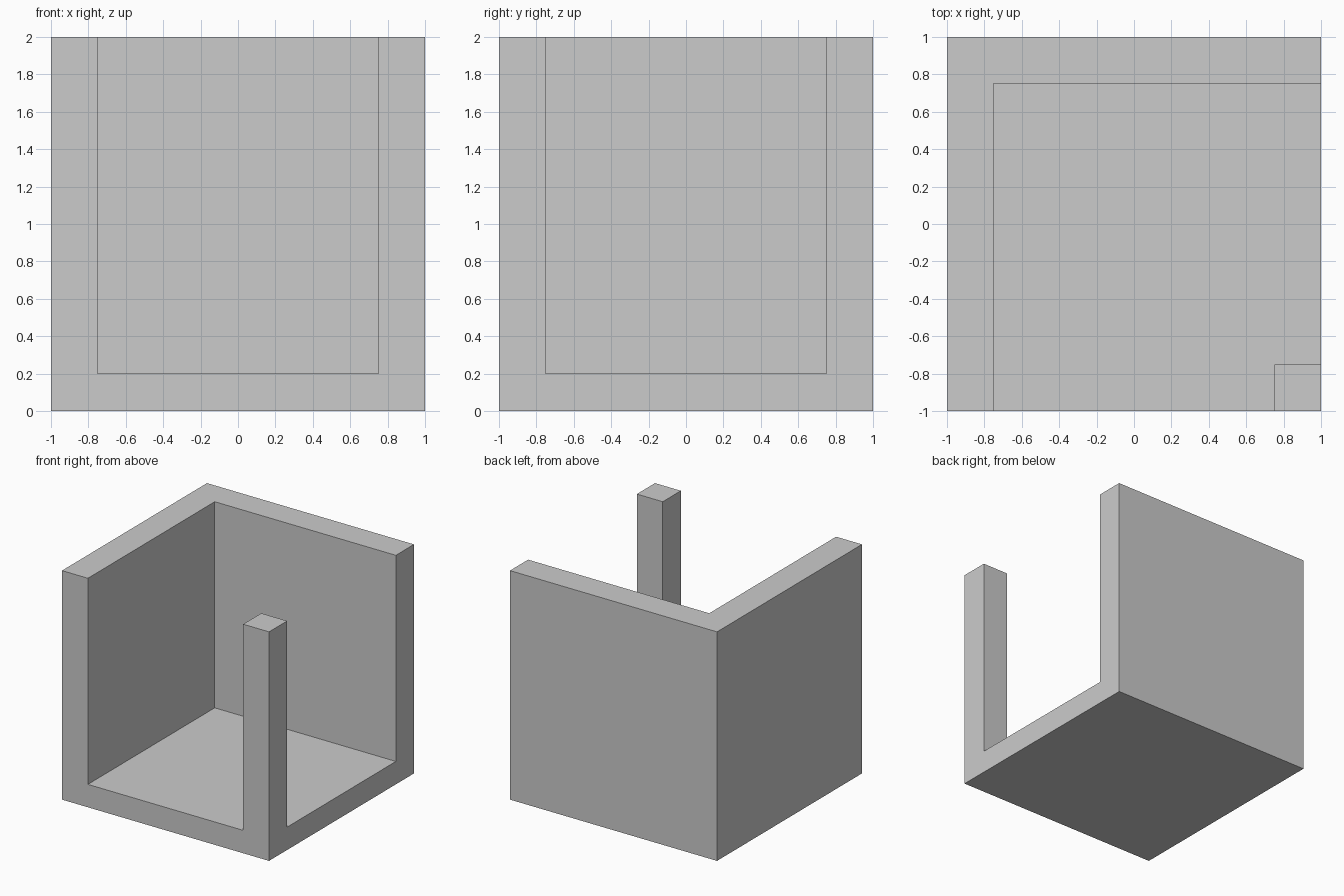
import bpy
import bmesh

if "Cube" in bpy.data.objects:
    bpy.data.objects.remove(bpy.data.objects["Cube"])


def prism(name, outline, z0, z1):
    """Extrude a flat outline upward from z0 to z1."""
    bm = bmesh.new()
    face = bm.faces.new([bm.verts.new((x, y, z0)) for x, y in outline])
    new = bmesh.ops.extrude_face_region(bm, geom=[face])["geom"]
    top = [v for v in new if isinstance(v, bmesh.types.BMVert)]
    bmesh.ops.translate(bm, verts=top, vec=(0, 0, z1 - z0))
    bmesh.ops.recalc_face_normals(bm, faces=bm.faces)
    mesh = bpy.data.meshes.new(name)
    bm.to_mesh(mesh)
    bm.free()
    obj = bpy.data.objects.new(name, mesh)
    bpy.context.collection.objects.link(obj)
    return obj


HALF, INNER, FLOOR, TOP, OUT = 1.0, 0.75, 0.2, 2.0, 1.5

# Solid block that becomes the floor, two walls and corner post
room = prism("walled_corner_with_post",
             [(-HALF, -HALF), (HALF, -HALF), (HALF, HALF), (-HALF, HALF)], 0, TOP)

# Cavity open at the top, front and right, leaving the front right post
cavity = prism("cavity_cutter",
               [(-INNER, INNER), (-INNER, -OUT), (INNER, -OUT),
                (INNER, -INNER), (OUT, -INNER), (OUT, INNER)], FLOOR, TOP + 0.5)
cavity.hide_render = True

cut = room.modifiers.new("hollow", "BOOLEAN")
cut.operation = "DIFFERENCE"
cut.solver = "EXACT"
cut.object = cavity

# Apply the cut and discard the cutter
bpy.context.view_layer.objects.active = room
room.select_set(True)
bpy.ops.object.modifier_apply(modifier=cut.name)
bpy.data.objects.remove(cavity, do_unlink=True)
